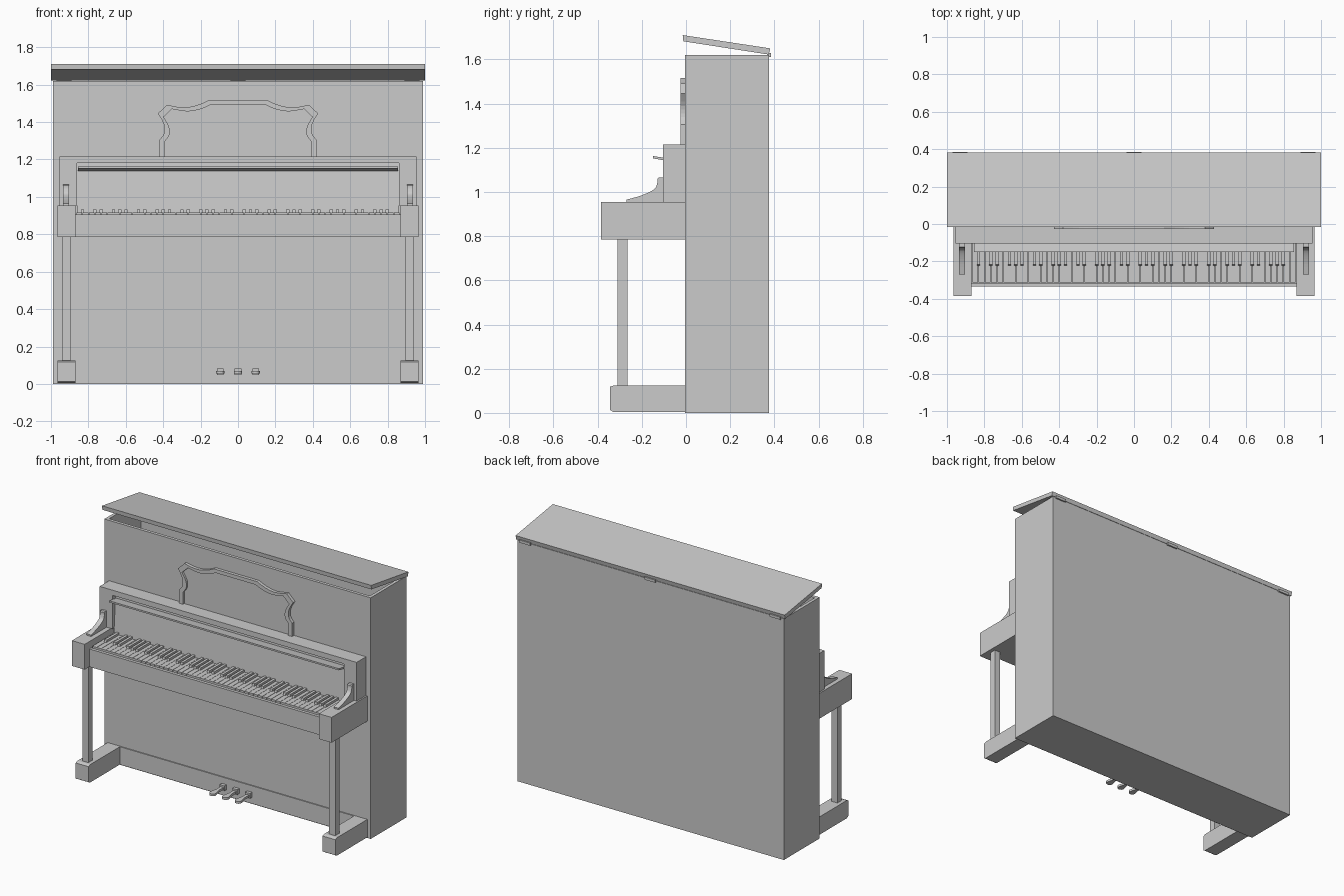
import bpy, bmesh, math
from mathutils import Vector

old = bpy.data.objects.get("Cube")
if old:
    bpy.data.objects.remove(old, do_unlink=True)


def finish(name, bm):
    bmesh.ops.recalc_face_normals(bm, faces=bm.faces)
    mesh = bpy.data.meshes.new(name)
    bm.to_mesh(mesh)
    bm.free()
    obj = bpy.data.objects.new(name, mesh)
    bpy.context.collection.objects.link(obj)
    return obj


def add_box(bm, x, y, z):
    """Add a box spanning the given (low, high) pairs; return its vertices."""
    verts = bmesh.ops.create_cube(bm, size=1)["verts"]
    for v in verts:
        v.co = Vector(s[0] + (c + 0.5) * (s[1] - s[0])
                      for c, s in zip(v.co, (x, y, z)))
    return verts


def box(name, x, y, z):
    bm = bmesh.new()
    add_box(bm, x, y, z)
    return finish(name, bm)


def prism(name, points, low, high, axis="x"):
    """Extrude a flat outline along x (y,z points) or y (x,z points)."""
    bm = bmesh.new()
    if axis == "x":
        outline = [(low, a, b) for a, b in points]
        move = (high - low, 0, 0)
    else:
        outline = [(a, low, b) for a, b in points]
        move = (0, high - low, 0)
    face = bm.faces.new([bm.verts.new(p) for p in outline])
    new = bmesh.ops.extrude_face_region(bm, geom=[face])["geom"]
    bmesh.ops.translate(bm, vec=move,
                        verts=[g for g in new if isinstance(g, bmesh.types.BMVert)])
    return finish(name, bm)


def spline(points, steps=5):
    """Smooth open curve through the points (Catmull-Rom)."""
    pts = [Vector(p) for p in points]
    pts = [pts[0]] + pts + [pts[-1]]
    out = []
    for a, b, c, d in zip(pts, pts[1:], pts[2:], pts[3:]):
        for i in range(steps):
            t = i / steps
            out.append(0.5 * (2 * b + (c - a) * t + (2 * a - 5 * b + 4 * c - d) * t ** 2
                              + (3 * b - a - 3 * c + d) * t ** 3))
    return out + [pts[-1]]


# Cabinet, hollow and open under the lid
bm = bmesh.new()
add_box(bm, (-0.99, 0.99), (-0.005, 0.375), (0, 1.62))
bm.normal_update()
top = max(bm.faces, key=lambda f: f.calc_center_median().z)
bmesh.ops.inset_region(bm, faces=[top], thickness=0.03)
cavity = bmesh.ops.extrude_discrete_faces(bm, faces=[top])["faces"][0]
bmesh.ops.translate(bm, verts=cavity.verts, vec=(0, 0, -1.55))
finish("cabinet", bm)
box("lower_rail", (-0.87, 0.87), (-0.012, 0), (0.005, 0.125))

# Propped lid and its hinges
prism("lid", [(-0.015, 1.71), (-0.012, 1.682), (0.375, 1.622), (0.381, 1.65)], -1, 1)
for i, x in enumerate((-0.93, 0, 0.93)):
    box(f"hinge_{i + 1}", (x - 0.04, x + 0.04), (0.37, 0.385), (1.612, 1.63))

# Frame around the key cover
prism("cover_frame", [(-0.955, 0.955), (-0.955, 1.215), (0.955, 1.215), (0.955, 0.955),
                      (0.86, 0.955), (0.86, 1.18), (-0.86, 1.18), (-0.86, 0.955)],
      -0.105, 0, "y")
prism("key_cover", [(-0.09, 0.9), (-0.07, 1.18), (0, 1.18), (0, 0.9)], -0.86, 0.86)
prism("cover_lip", [(-0.15, 1.152), (-0.15, 1.163), (-0.07, 1.15), (-0.07, 1.138)],
      -0.855, 0.855)

# Key bed and front slip
box("key_bed", (-0.87, 0.87), (-0.315, 0), (0.785, 0.89))
box("key_slip", (-0.87, 0.87), (-0.335, -0.315), (0.785, 0.905))

# White keys, with black keys in the repeating octave pattern
white, black = bmesh.new(), bmesh.new()
pitch = 1.73 / 52
for i in range(52):
    x = -0.865 + i * pitch
    add_box(white, (x + 0.001, x + pitch - 0.001), (-0.313, -0.08), (0.885, 0.917))
    if i < 51 and i % 7 not in (1, 4):
        e = x + pitch
        verts = add_box(black, (e - 0.009, e + 0.009), (-0.225, -0.08), (0.9, 0.932))
        for v in verts:
            if v.co.z > 0.92 and v.co.y < -0.2:
                v.co.y += 0.008
finish("white_keys", white)
finish("black_keys", black)

# Cheeks, arms, legs and feet on both sides
arm = spline([(-0.27, 0.965), (-0.2, 0.985), (-0.145, 1.012), (-0.13, 1.04), (-0.128, 1.06)])
arm = [(-0.27, 0.955)] + [tuple(p) for p in arm] + [(-0.122, 1.066), (-0.105, 1.066), (-0.105, 0.955)]
foot = [(0, 0.005), (-0.33, 0.005), (-0.345, 0.014), (-0.345, 0.118),
        (-0.325, 0.125), (0, 0.125)]
for side, s in (("left", 1), ("right", -1)):
    def span(a, b):
        return sorted((s * a, s * b))
    box(f"{side}_cheek", span(0.87, 0.965), (-0.385, 0), (0.785, 0.955))
    prism(f"{side}_arm", arm, *span(0.903, 0.936))
    box(f"{side}_leg", span(0.895, 0.94), (-0.31, -0.265), (0.12, 0.79))
    prism(f"{side}_foot", foot, *span(0.87, 0.965))

# Music desk: shaped panel with a raised rim
half = [(0.42, 1.215), (0.42, 1.305)]
half += [tuple(p) for p in spline([(0.42, 1.305), (0.395, 1.34), (0.397, 1.39),
                                   (0.428, 1.446)], 3)[1:]]
half += [tuple(p) for p in spline([(0.38, 1.492), (0.294, 1.478), (0.22, 1.49),
                                   (0.16, 1.515)], 3)]
outer = half + [(-x, z) for x, z in reversed(half)]
inner = [(x * 0.93, 1.215 + (z - 1.215) * 0.92) for x, z in outer]
prism("music_desk_panel", outer, -0.012, 0, "y")
prism("music_desk_rim", outer + inner[::-1], -0.026, -0.01, "y")

# Pedals: a mounting block and a lever that widens to a rounded toe
for name, x in (("left", 0.095), ("middle", 0), ("right", -0.095)):
    box(f"{name}_pedal_mount", (x - 0.018, x + 0.018), (-0.035, 0), (0.048, 0.082))
    bm = bmesh.new()
    toe = [(x + 0.022 * math.cos(a), -0.13 + 0.022 * math.sin(a))
           for a in (math.pi * (1 + k / 8) for k in range(9))]
    outline = [(x - 0.011, -0.01), (x - 0.011, -0.08)] + toe + [(x + 0.011, -0.08),
                                                               (x + 0.011, -0.01)]
    face = bm.faces.new([bm.verts.new((a, b, 0.055)) for a, b in outline])
    new = bmesh.ops.extrude_face_region(bm, geom=[face])["geom"]
    bmesh.ops.translate(bm, vec=(0, 0, 0.015),
                        verts=[g for g in new if isinstance(g, bmesh.types.BMVert)])
    finish(f"{name}_pedal", bm)
